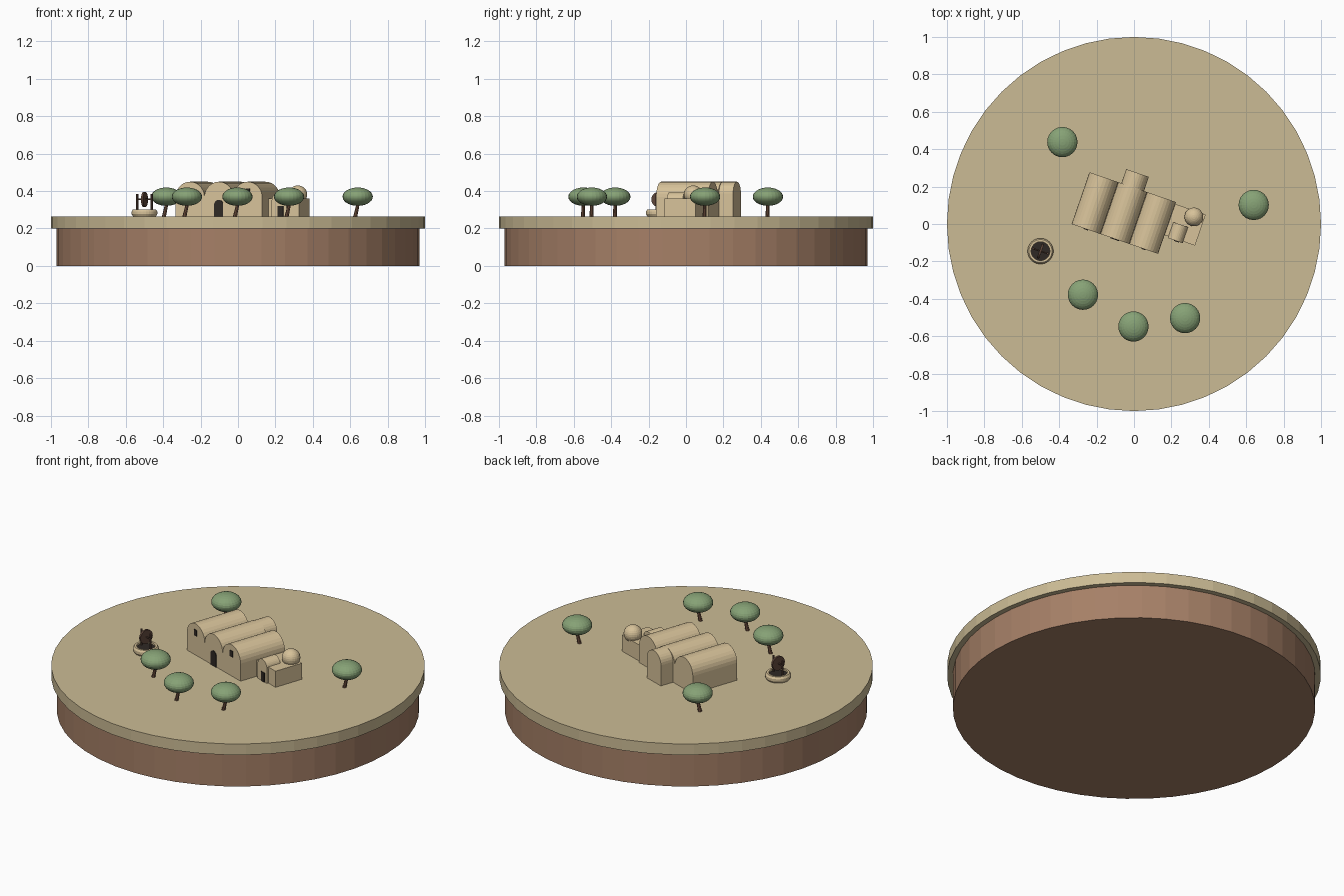
import bpy
import bmesh
import math
from mathutils import Matrix, Vector

cube = bpy.data.objects.get("Cube")
if cube:
    bpy.data.objects.remove(cube, do_unlink=True)


def material(name, rgb):
    mat = bpy.data.materials.new(name)
    mat.use_nodes = True
    mat.diffuse_color = (*rgb, 1)
    mat.node_tree.nodes["Principled BSDF"].inputs["Base Color"].default_value = (*rgb, 1)
    return mat


SAND = material("sand", (0.60, 0.50, 0.30))
EARTH = material("earth", (0.38, 0.215, 0.135))
PLASTER = material("plaster", (0.68, 0.54, 0.32))
LEAF = material("leaf_green", (0.24, 0.36, 0.18))
BARK = material("bark", (0.18, 0.09, 0.055))
TIMBER = material("dark_timber", (0.11, 0.06, 0.042))
DARK = material("dark_opening", (0.028, 0.022, 0.018))

GROUND = 0.265
# Frame of the building: u runs along the facade, v runs to the back
FRAME = Matrix.Translation((-0.1025, -0.08, GROUND)) @ Matrix.Rotation(math.radians(-19), 4, "Z")


def finish(bm, name, mat, matrix=Matrix()):
    bmesh.ops.recalc_face_normals(bm, faces=bm.faces)
    mesh = bpy.data.meshes.new(name)
    bm.to_mesh(mesh)
    bm.free()
    mesh.materials.append(mat)
    obj = bpy.data.objects.new(name, mesh)
    obj.matrix_world = matrix
    bpy.context.collection.objects.link(obj)
    return obj


def cylinder(name, mat, start, end, r1, r2=None, sides=48, matrix=Matrix()):
    start, end = Vector(start), Vector(end)
    axis = end - start
    place = Matrix.Translation((start + end) / 2) @ axis.to_track_quat("Z", "Y").to_matrix().to_4x4()
    bm = bmesh.new()
    bmesh.ops.create_cone(bm, cap_ends=True, segments=sides, radius1=r1,
                          radius2=r1 if r2 is None else r2, depth=axis.length, matrix=place)
    return finish(bm, name, mat, matrix)


def ellipsoid(name, mat, centre, radius, half_height, matrix=Matrix()):
    bm = bmesh.new()
    bmesh.ops.create_uvsphere(bm, u_segments=24, v_segments=14, radius=1,
                              matrix=Matrix.Translation(centre)
                              @ Matrix.Diagonal((radius, radius, half_height, 1)))
    return finish(bm, name, mat, matrix)


def extrude_profile(name, mat, profile, front, back):
    """Extrude a (u, height) outline from v = front to v = back."""
    bm = bmesh.new()
    face = bm.faces.new([bm.verts.new((u, front, h)) for u, h in profile])
    moved = bmesh.ops.extrude_face_region(bm, geom=[face], use_keep_orig=True)["geom"]
    bmesh.ops.translate(bm, vec=(0, back - front, 0),
                        verts=[e for e in moved if isinstance(e, bmesh.types.BMVert)])
    return finish(bm, name, mat, FRAME)


def arch(u, width, top, bottom=0, steps=14):
    r = width / 2
    curve = [(u + r * math.cos(math.pi * i / steps), top - r + r * math.sin(math.pi * i / steps))
             for i in range(steps + 1)]
    return [(u + r, bottom)] + curve + [(u - r, bottom)]


def rectangle(u, width, bottom, top):
    r = width / 2
    return [(u - r, bottom), (u + r, bottom), (u + r, top), (u - r, top)]


# Round plinth
cylinder("earth_base", EARTH, (0, 0, 0), (0, 0, 0.2), 0.97)
cylinder("sand_ground", SAND, (0, 0, 0.2), (0, 0, GROUND), 1.0)

# Three barrel vaults, and the narrower chamber behind the middle one
BAY = 0.163
for side, label in ((-1, "right"), (0, "middle"), (1, "left")):
    extrude_profile(label + "_vault", PLASTER, arch(side * BAY, BAY, 0.185), 0, 0.293)
extrude_profile("rear_chamber", PLASTER, arch(0, 0.128, 0.185), 0.28, 0.373)

# Facade openings
extrude_profile("main_door", DARK, arch(0, 0.05, 0.088), -0.004, 0.003)
for side, label in ((-1, "right"), (1, "left")):
    extrude_profile(label + "_window", DARK, rectangle(side * BAY, 0.024, 0.115, 0.15), -0.004, 0.003)

# Side annex with its small vaulted porch
extrude_profile("annex", PLASTER, rectangle(0.327, 0.18, 0, 0.095), 0.106, 0.282)
extrude_profile("porch_vault", PLASTER, arch(0.308, 0.085, 0.128), 0.097, 0.187)
extrude_profile("porch_door", DARK, rectangle(0.316, 0.03, 0, 0.055), 0.093, 0.099)

# Dome on the annex roof
cylinder("dome_drum", PLASTER, (0.32, 0.038, 0.355), (0.32, 0.038, 0.382), 0.043, sides=24)
ellipsoid("dome", PLASTER, (0.32, 0.038, 0.382), 0.05, 0.048)

# Well: a turned stone ring around dark water
WELL = Matrix.Translation((-0.5, -0.145, GROUND)) @ Matrix.Rotation(math.radians(-19), 4, "Z")
ring_profile = [(0.05, 0), (0.062, 0), (0.069, 0.012), (0.069, 0.026), (0.062, 0.037), (0.05, 0.037)]
bm = bmesh.new()
loop = [bm.verts.new((r, 0, h)) for r, h in ring_profile]
edges = [bm.edges.new((loop[i], loop[(i + 1) % len(loop)])) for i in range(len(loop))]
bmesh.ops.spin(bm, geom=loop + edges, cent=(0, 0, 0), axis=(0, 0, 1), angle=math.tau,
               steps=28, use_merge=True)
bmesh.ops.remove_doubles(bm, verts=bm.verts, dist=0.0001)
finish(bm, "well_ring", PLASTER, WELL)
cylinder("well_water", DARK, (0, 0, 0), (0, 0, 0.026), 0.051, sides=28, matrix=WELL)

# Well wheel on an axle between two posts
for side, label in ((-1, "right"), (1, "left")):
    cylinder(label + "_well_post", TIMBER, (side * 0.041, 0, 0.02), (side * 0.041, 0, 0.12),
             0.006, sides=8, matrix=WELL)
cylinder("well_axle", TIMBER, (-0.041, 0, 0.09), (0.041, 0, 0.09), 0.004, sides=8, matrix=WELL)
cylinder("well_wheel", TIMBER, (-0.006, 0, 0.09), (0.006, 0, 0.09), 0.041, sides=16, matrix=WELL)

# Olive trees with leaning trunks
TREES = [(-0.383, 0.438), (0.64, 0.102), (-0.273, -0.378), (-0.003, -0.548), (0.273, -0.503)]
for i, (x, y) in enumerate(TREES, 1):
    cylinder(f"tree_trunk_{i}", BARK, (x - 0.014, y - 0.003, GROUND - 0.005), (x + 0.006, y, 0.35),
             0.011, 0.008, sides=8)
    ellipsoid(f"tree_canopy_{i}", LEAF, (x, y, 0.37), 0.081, 0.049)
